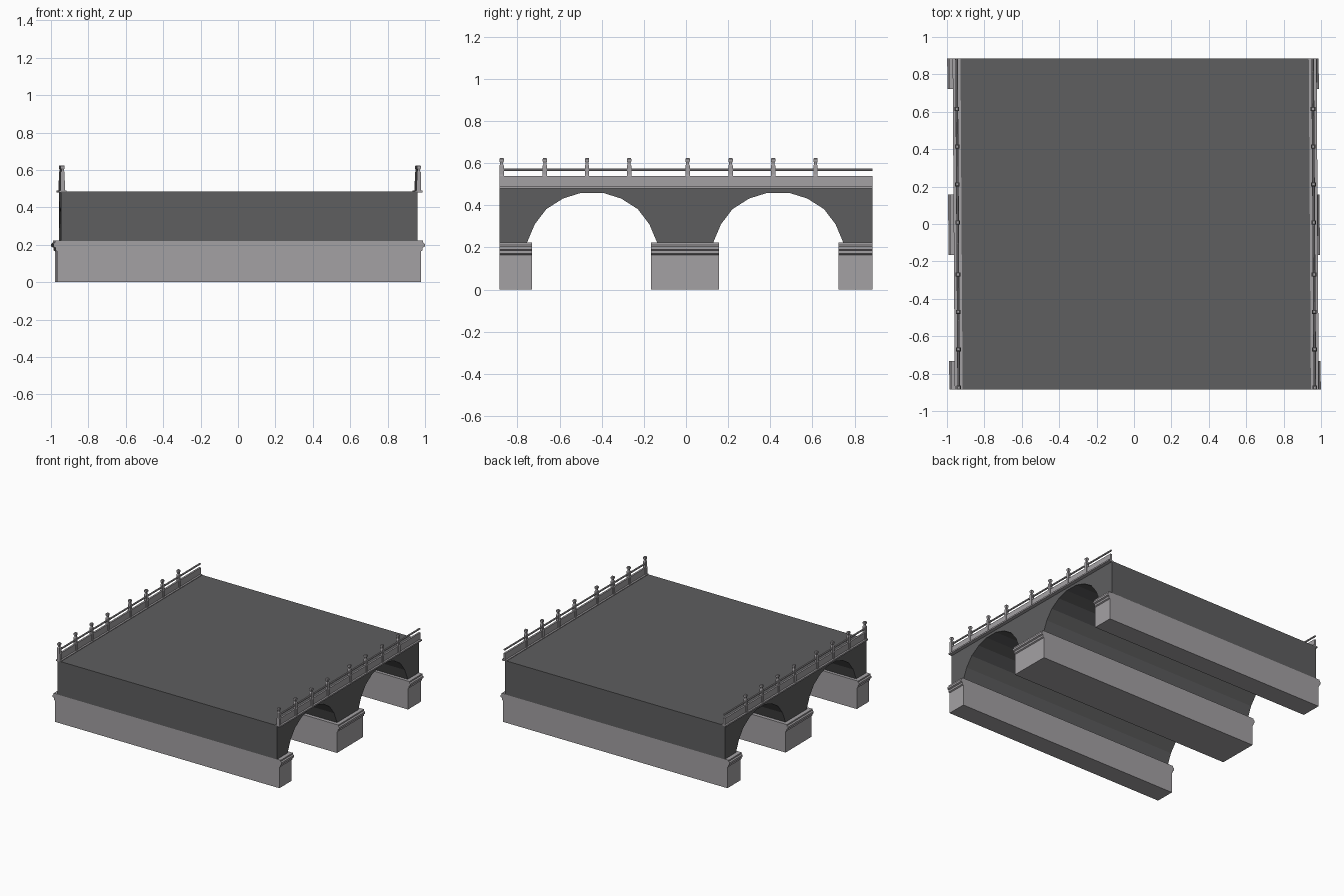
import bpy, bmesh, math

if "Cube" in bpy.data.objects:
    bpy.data.objects.remove(bpy.data.objects["Cube"])

SHEAR = -0.0065      # the bridge runs very slightly askew
END = 0.885          # half length along y


def material(name, r, g, b):
    m = bpy.data.materials.new(name)
    m.diffuse_color = (r, g, b, 1)
    m.use_nodes = True
    m.node_tree.nodes["Principled BSDF"].inputs["Base Color"].default_value = m.diffuse_color
    return m


DARK = material("dark stone", 0.112, 0.112, 0.115)
PALE = material("pale stone", 0.37, 0.355, 0.37)


def finish(name, bm, mat):
    for v in bm.verts:
        v.co.x += SHEAR * v.co.y
    bmesh.ops.recalc_face_normals(bm, faces=bm.faces[:])
    mesh = bpy.data.meshes.new(name)
    bm.to_mesh(mesh)
    bm.free()
    mesh.materials.append(mat)
    ob = bpy.data.objects.new(name, mesh)
    bpy.context.collection.objects.link(ob)
    return ob


def extrude(name, pts, axis, a, b, mat):
    """Extrude a closed profile along x (pts are y,z) or y (pts are x,z)."""
    bm = bmesh.new()
    place = (lambda p, t: (t, p[0], p[1])) if axis == "x" else (lambda p, t: (p[0], t, p[1]))
    face = bm.faces.new([bm.verts.new(place(p, a)) for p in pts])
    geo = bmesh.ops.extrude_face_region(bm, geom=[face])["geom"]
    for v in geo:
        if isinstance(v, bmesh.types.BMVert):
            v.co["xyz".index(axis)] = b
    return finish(name, bm, mat)


def rect(x0, x1, z0, z1):
    return [(x0, z0), (x1, z0), (x1, z1), (x0, z1)]


# Arched body with flat deck
HALF_ARCH = [(0.31, 0.22), (0.272, 0.31), (0.217, 0.382), (0.138, 0.432), (0.052, 0.459)]
profile = [(-END, 0.22)]
for c in (-0.446, 0.438):
    profile += [(c - d, z) for d, z in HALF_ARCH]
    profile += [(c + d, z) for d, z in reversed(HALF_ARCH)]
profile += [(END, 0.22), (END, 0.485), (-END, 0.485)]
extrude("arched_body", profile, "x", -0.952, 0.954, DARK)

# Piers with moulded caps on both outer ends
right = [(0.973, 0), (0.973, 0.165), (0.982, 0.17), (0.982, 0.185),
         (0.993, 0.19), (0.993, 0.205), (0.984, 0.212), (0.984, 0.222)]
pier = right + [(-x, z) for x, z in reversed(right)]
for name, a, b in (("front_pier", -END, -0.732), ("middle_pier", -0.165, 0.157), ("back_pier", 0.723, END)):
    extrude(name, pier, "y", a, b, PALE)

# Railings on both sides
POSTS = [-0.875, -0.67, -0.47, -0.27, 0.008, 0.212, 0.414, 0.615]
POST_RINGS = [(0.0125, 0.486), (0.0125, 0.54), (0.0105, 0.545), (0.0105, 0.588),
              (0.007, 0.594), (0.007, 0.602), (0.0105, 0.608), (0.0105, 0.62), (0.007, 0.625)]
for side, cx in (("left", -0.943), ("right", 0.961)):
    extrude(side + "_kerb", rect(cx - 0.021, cx + 0.021, 0.479, 0.49), "y", -END, END, PALE)
    extrude(side + "_parapet_panel", rect(cx - 0.007, cx + 0.007, 0.488, 0.54), "y", -END, END, PALE)
    bar = [(cx + 0.007 * math.cos(k * math.pi / 4 + math.pi / 8),
            0.568 + 0.007 * math.sin(k * math.pi / 4 + math.pi / 8)) for k in range(8)]
    extrude(side + "_handrail", bar, "y", -END, END, PALE)

    # Square posts with a small head
    bm = bmesh.new()
    for y in POSTS:
        rings = [[bm.verts.new((cx + sx * r, y + sy * min(r, 0.0105), z))
                  for sx, sy in ((-1, -1), (1, -1), (1, 1), (-1, 1))] for r, z in POST_RINGS]
        for lo, hi in zip(rings, rings[1:]):
            for k in range(4):
                n = (k + 1) % 4
                bm.faces.new((lo[k], lo[n], hi[n], hi[k]))
        bm.faces.new(rings[0])
        bm.faces.new(rings[-1])
    finish(side + "_posts", bm, PALE)
